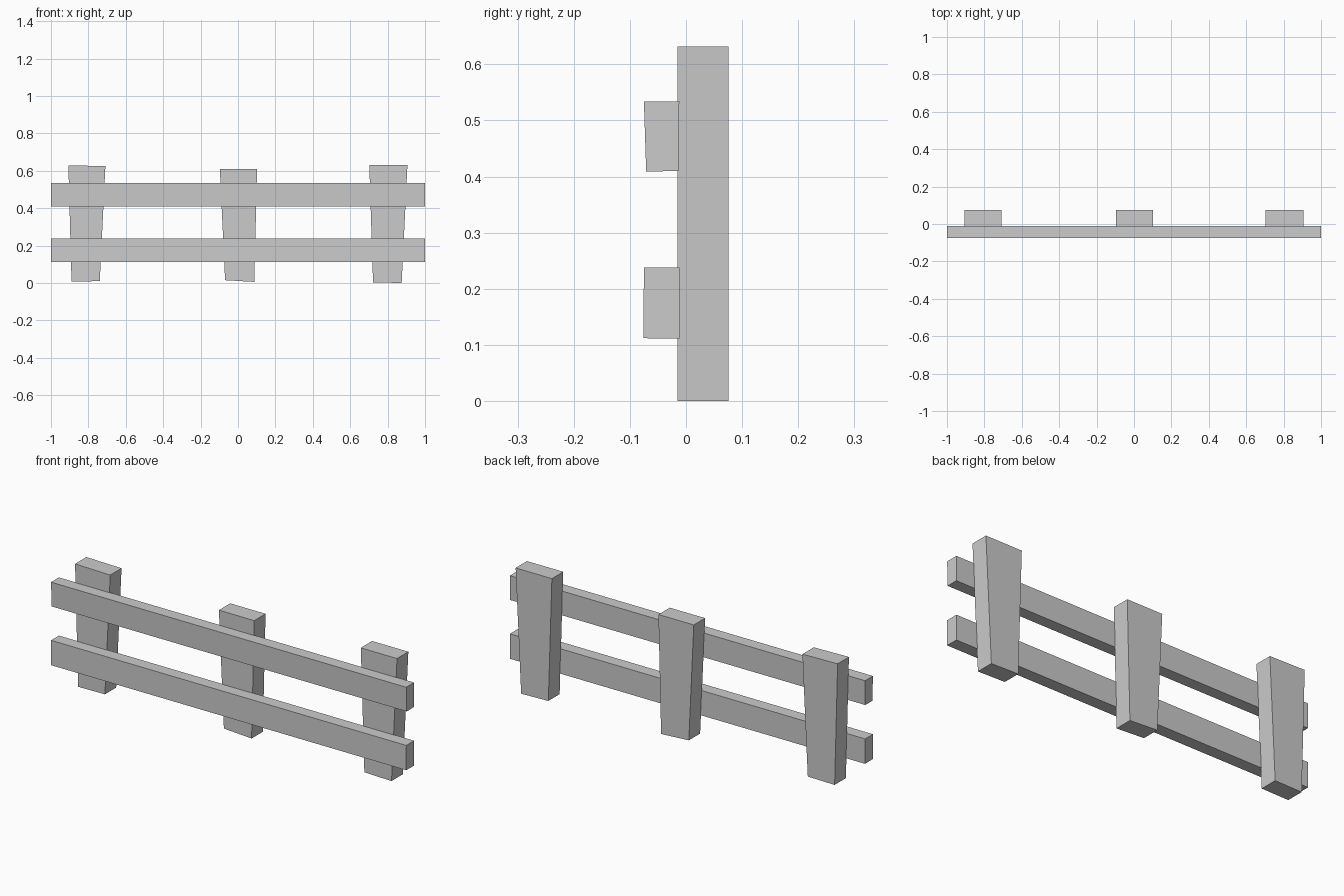
import bpy
import bmesh

if "Cube" in bpy.data.objects:
    bpy.data.objects.remove(bpy.data.objects["Cube"])


def prism(name, profile, axis, start, end):
    """Extrude a closed 2D profile along x (profile is y,z) or y (profile is x,z)."""
    def place(p, d):
        return (d, p[0], p[1]) if axis == 'x' else (p[0], d, p[1])
    bm = bmesh.new()
    a = [bm.verts.new(place(p, start)) for p in profile]
    b = [bm.verts.new(place(p, end)) for p in profile]
    bm.faces.new(a)
    bm.faces.new(b)
    n = len(profile)
    for i in range(n):
        j = (i + 1) % n
        bm.faces.new((a[i], a[j], b[j], b[i]))
    bmesh.ops.recalc_face_normals(bm, faces=bm.faces)
    mesh = bpy.data.meshes.new(name)
    bm.to_mesh(mesh)
    bm.free()
    obj = bpy.data.objects.new(name, mesh)
    bpy.context.collection.objects.link(obj)
    return obj


# Tapered, slightly uneven posts (x, z outlines)
posts = {
    "left_post": [(-0.89, 0.008), (-0.739, 0.01), (-0.709, 0.625), (-0.907, 0.629)],
    "middle_post": [(-0.069, 0.015), (0.087, 0.006), (0.102, 0.61), (-0.097, 0.61)],
    "right_post": [(0.722, 0.004), (0.875, 0.0), (0.906, 0.632), (0.702, 0.632)],
}
for name, outline in posts.items():
    prism(name, outline, 'y', -0.015, 0.076)

# Long front rails (y, z cross-sections)
rails = {
    "upper_rail": [(-0.071, 0.409), (-0.013, 0.41), (-0.012, 0.534), (-0.075, 0.534)],
    "lower_rail": [(-0.076, 0.112), (-0.012, 0.111), (-0.012, 0.238), (-0.075, 0.238)],
}
for name, section in rails.items():
    prism(name, section, 'x', -1.0, 1.0)
